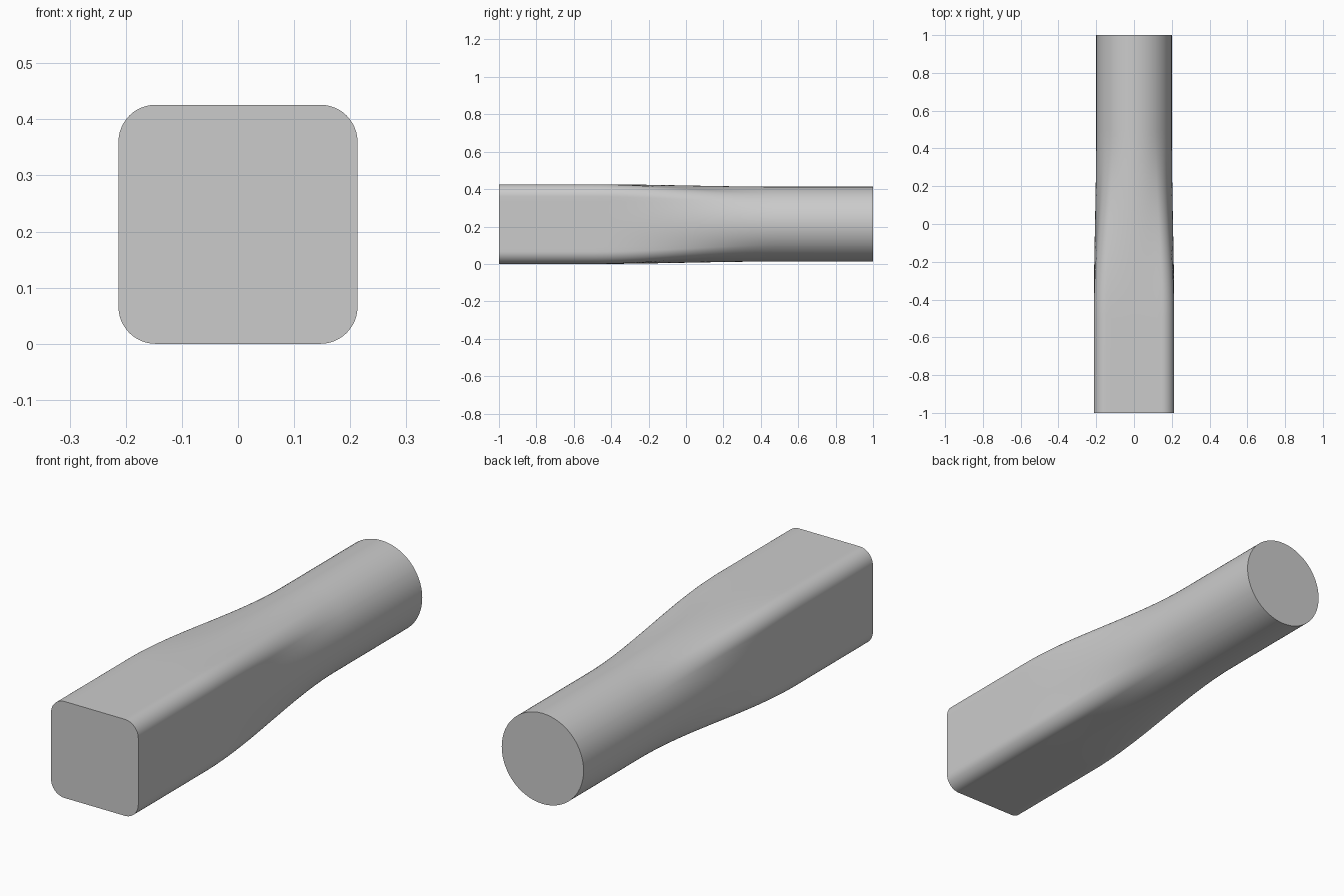
import bpy, bmesh, math

cube = bpy.data.objects.get("Cube")
if cube:
    bpy.data.objects.remove(cube, do_unlink=True)

HALF = 0.213       # half width of the square end
CORNER = 0.066     # corner radius of the square end
ROUND = 0.2        # radius of the round end
ARC_STEPS = 12     # segments per rounded corner
FLAT_STEPS = 12    # segments per flat side
BLEND_RINGS = 40


def rounded_square():
    """Outline points: each quarter is a corner arc followed by a flat side."""
    c = HALF - CORNER
    quarter = []
    for i in range(ARC_STEPS):
        a = math.pi / 2 * i / ARC_STEPS
        quarter.append((c + CORNER * math.cos(a), c + CORNER * math.sin(a)))
    for i in range(FLAT_STEPS):
        quarter.append((c - 2 * c * i / FLAT_STEPS, HALF))
    points = []
    for _ in range(4):
        points += quarter
        quarter = [(-z, x) for x, z in quarter]
    return points


def section(t):
    """Blend from rounded square (t = 0) to circle (t = 1)."""
    result = []
    for x, z in rounded_square():
        k = 1 + t * (ROUND / math.hypot(x, z) - 1)
        result.append((x * k, z * k))
    return result


# Stations along the length: straight square, smooth blend, straight round
stations = [(-1, 0)]
for i in range(BLEND_RINGS + 1):
    u = i / BLEND_RINGS
    stations.append((u - 0.5, u * u * (3 - 2 * u)))
stations.append((1, 1))

# Loft the sections and cap both ends
bm = bmesh.new()
rings = [[bm.verts.new((x, y, z + HALF)) for x, z in section(t)]
         for y, t in stations]
for a, b in zip(rings, rings[1:]):
    n = len(a)
    for i in range(n):
        j = (i + 1) % n
        bm.faces.new((a[i], a[j], b[j], b[i]))
bm.faces.new(rings[0])
bm.faces.new(rings[-1])
bmesh.ops.recalc_face_normals(bm, faces=bm.faces)

mesh = bpy.data.meshes.new("square_to_round_bar")
bm.to_mesh(mesh)
bm.free()
bar = bpy.data.objects.new("square_to_round_bar", mesh)
bpy.context.collection.objects.link(bar)

# Plain grey material
grey = bpy.data.materials.new("light_grey")
grey.use_nodes = True
colour = (0.6, 0.6, 0.6, 1)
grey.diffuse_color = colour
grey.node_tree.nodes["Principled BSDF"].inputs["Base Color"].default_value = colour
mesh.materials.append(grey)

# Smooth sides with crisp end caps
bpy.ops.object.select_all(action='DESELECT')
bar.select_set(True)
bpy.context.view_layer.objects.active = bar
bpy.ops.object.shade_smooth_by_angle(angle=math.radians(35))
